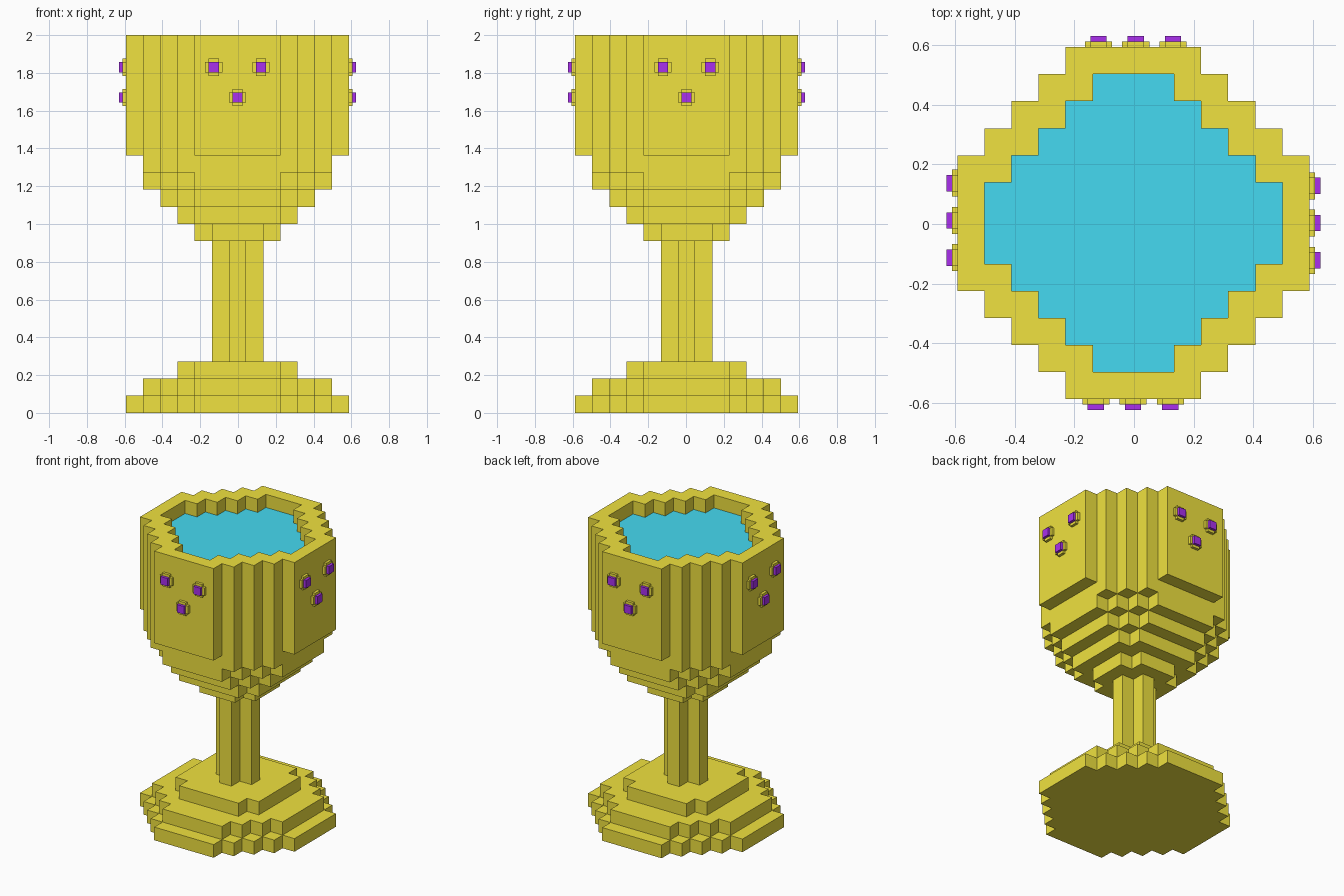
import bpy, bmesh
from mathutils import Matrix, Vector
from math import pi

if "Cube" in bpy.data.objects:
    bpy.data.objects.remove(bpy.data.objects["Cube"])

U = 2 / 22            # large block size
M = U / 5             # small block size used by the jewels
CENTRE = Vector((-0.002, 0.003, 0))


def material(name, rgb):
    mat = bpy.data.materials.new(name)
    mat.diffuse_color = (*rgb, 1)
    mat.use_nodes = True
    mat.node_tree.nodes["Principled BSDF"].inputs["Base Color"].default_value = mat.diffuse_color
    return mat


GOLD = material("gold", (0.87, 0.76, 0.05))
BLUE = material("blue_liquid", (0.06, 0.70, 0.88))
PURPLE = material("purple_gem", (0.40, 0.03, 0.85))


def stepped_outline(r, s, unit):
    """Blocky octagon: cells with |i|, |j| <= r and |i| + |j| <= s."""
    quarter = []
    for j in range(s - r, r + 1):          # climb the staircase of one corner
        x = s - j + 0.5
        if j > s - r:
            quarter.append((x, j - 0.5))
        quarter.append((x, j + 0.5))
    pts = []
    for k in range(4):
        for x, y in quarter:
            for _ in range(k):
                x, y = -y, x
            pts.append((x * unit, y * unit))
    return pts


def add_prism(bm, pts, z0, z1, matrix=Matrix()):
    low = [bm.verts.new(matrix @ Vector((x, y, z0))) for x, y in pts]
    high = [bm.verts.new(matrix @ Vector((x, y, z1))) for x, y in pts]
    bm.faces.new(low[::-1])
    bm.faces.new(high)
    n = len(pts)
    for i in range(n):
        bm.faces.new((low[i], low[(i + 1) % n], high[(i + 1) % n], high[i]))


def finish(bm, name, mat):
    mesh = bpy.data.meshes.new(name)
    bmesh.ops.recalc_face_normals(bm, faces=bm.faces)
    bm.to_mesh(mesh)
    bm.free()
    mesh.materials.append(mat)
    obj = bpy.data.objects.new(name, mesh)
    bpy.context.collection.objects.link(obj)
    return obj


def tiers(name, mat, rows):
    """rows: (r, s, first layer, end layer)"""
    bm = bmesh.new()
    for r, s, a, b in rows:
        add_prism(bm, stepped_outline(r, s, U), a * U, b * U,
                  Matrix.Translation(CENTRE))
    return finish(bm, name, mat)


# Foot, stem and flaring underside of the bowl
tiers("foot", GOLD, [(6, 8, 0, 1), (5, 7, 1, 2), (3, 5, 2, 3)])
tiers("stem", GOLD, [(1, 1, 3, 10)])
tiers("bowl_underside", GOLD, [(2, 3, 10, 11), (3, 5, 11, 12), (4, 6, 12, 13),
                               (5, 7, 13, 14), (5, 8, 14, 15)])

# Bowl wall, hollowed out at the top
wall = tiers("bowl_wall", GOLD, [(6, 8, 15, 22)])
cutter = tiers("bowl_cutter", GOLD, [(5, 6, 20, 23)])
cutter.hide_render = True
mod = wall.modifiers.new("hollow", "BOOLEAN")
mod.operation, mod.solver, mod.object = "DIFFERENCE", "EXACT", cutter
bpy.context.view_layer.objects.active = wall
bpy.ops.object.modifier_apply(modifier=mod.name)
bpy.data.objects.remove(cutter)

# Liquid one block below the rim
tiers("liquid", BLUE, [(5, 6, 20, 21)])

# Three jewels per side: side angle and small sideways shift of each group
settings, gems = bmesh.new(), bmesh.new()
square = [(-1.5 * M, -1.5 * M), (1.5 * M, -1.5 * M),
          (1.5 * M, 1.5 * M), (-1.5 * M, 1.5 * M)]
upright = Matrix.Rotation(pi / 2, 4, "X")   # local z -> -y
for k, shift in enumerate((-0.001, 0, -0.008, -0.009)):
    turn = Matrix.Translation(CENTRE) @ Matrix.Rotation(k * pi / 2, 4, "Z")
    for x, z in ((-0.125, 1.83), (0.125, 1.83), (0, 1.67)):
        m = turn @ Matrix.Translation((x + shift, -6.5 * U, z)) @ upright
        add_prism(settings, stepped_outline(2, 3, M), 0, M, m)
        add_prism(gems, square, M, 2 * M, m)
finish(settings, "jewel_settings", GOLD)
finish(gems, "jewels", PURPLE)
